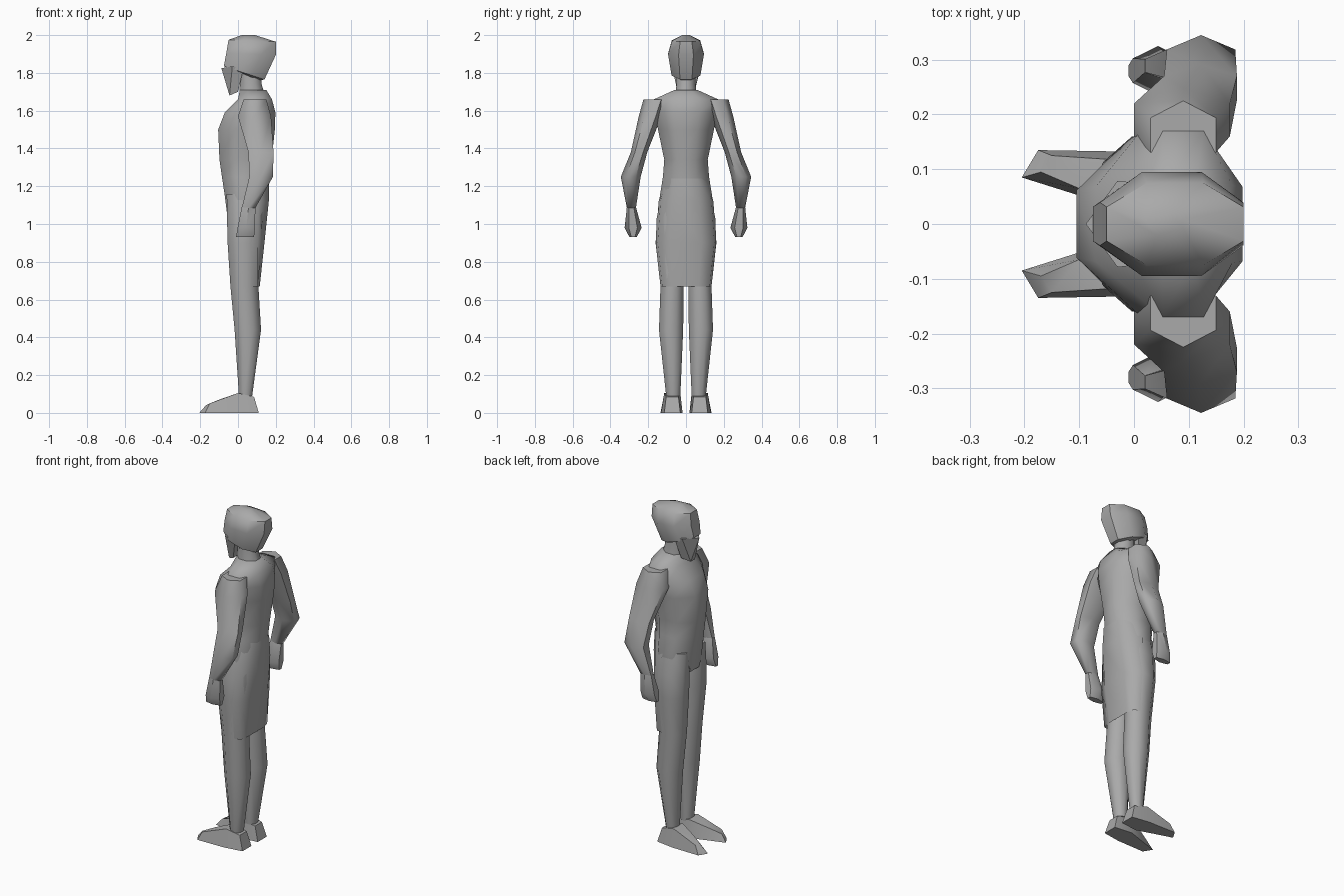
import bpy, bmesh, math

grey = bpy.data.materials.new("plain grey")
grey.diffuse_color = (0.4, 0.4, 0.4, 1)


def finish(name, bm, angle=65):
    bmesh.ops.recalc_face_normals(bm, faces=bm.faces[:])
    me = bpy.data.meshes.new(name)
    bm.to_mesh(me)
    bm.free()
    ob = bpy.data.objects.new(name, me)
    bpy.context.collection.objects.link(ob)
    me.materials.append(grey)
    bpy.ops.object.select_all(action='DESELECT')
    bpy.context.view_layer.objects.active = ob
    ob.select_set(True)
    bpy.ops.object.shade_smooth_by_angle(angle=math.radians(angle))
    return ob


def loft(name, rings, sides=8, flip=1, angle=65):
    """Rings are x0, x1, y0, y1, z, tilt (z drop from front to back)."""
    bm = bmesh.new()
    rows = []
    k = 1 / math.cos(math.pi / sides)
    for x0, x1, y0, y1, z, tilt in rings:
        row = []
        for i in range(sides):
            a = 2 * math.pi * (i + 0.5) / sides
            # flat side towards front and back, scaled to fill the extents
            u = math.cos(a) * k
            v = math.sin(a) * (k if sides % 4 == 0 else 1)
            x = (x0 + x1) / 2 + u * (x1 - x0) / 2
            y = (y0 + y1) / 2 + v * (y1 - y0) / 2
            row.append(bm.verts.new((x, y * flip, z - tilt * (u + 1) / 2)))
        rows.append(row)
    for a, b in zip(rows, rows[1:]):
        for i in range(sides):
            j = (i + 1) % sides
            bm.faces.new((a[i], a[j], b[j], b[i]))
    bm.faces.new(rows[0])
    bm.faces.new(rows[-1])
    return finish(name, bm, angle)


def sym(x0, x1, w, z, tilt=0):
    return (x0, x1, -w, w, z, tilt)


# Body from hips to collar
loft("torso", [
    sym(-0.055, 0.13, 0.13, 1.03), sym(-0.07, 0.155, 0.138, 1.15),
    sym(-0.085, 0.165, 0.122, 1.25), sym(-0.098, 0.178, 0.115, 1.34),
    sym(-0.105, 0.195, 0.148, 1.50), sym(-0.07, 0.198, 0.165, 1.59),
    sym(0.0, 0.18, 0.17, 1.66), sym(0.01, 0.15, 0.06, 1.71)], 8)
loft("neck", [sym(0.005, 0.15, 0.06, 1.66), sym(0.01, 0.125, 0.05, 1.74),
              sym(0.01, 0.12, 0.05, 1.84)], 8)

# Head with sloping underside
loft("head", [
    sym(-0.03, 0.11, 0.055, 1.82, 0.06), sym(-0.075, 0.14, 0.076, 1.835, 0.07),
    sym(-0.062, 0.20, 0.095, 1.905, 0.01), sym(-0.05, 0.20, 0.075, 1.975, 0.01),
    sym(0.02, 0.09, 0.02, 2.0)], 8, angle=50)

# Pointed chin
bm = bmesh.new()
c = [bm.verts.new(p) for p in (
    (-0.088, 0, 1.825), (-0.03, 0.079, 1.835), (0.03, 0.072, 1.825),
    (0.03, -0.072, 1.825), (-0.03, -0.079, 1.835),
    (-0.045, 0.02, 1.68), (0.0, 0.045, 1.70), (0.0, -0.045, 1.70),
    (-0.045, -0.02, 1.68))]
for f in ((0, 1, 2, 3, 4), (0, 5, 1), (1, 5, 6, 2), (2, 6, 7, 3),
          (3, 7, 8, 4), (4, 8, 0), (0, 8, 5), (5, 8, 7, 6)):
    bm.faces.new([c[i] for i in f])
finish("chin", bm, 35)

# Coat skirt hanging behind the legs
bm = bmesh.new()
rows = []
for z, w, side, back in ((1.24, 0.115, 0.08, 0.166), (1.12, 0.145, 0.09, 0.163),
                         (0.9, 0.161, 0.085, 0.14), (0.67, 0.135, 0.085, 0.115)):
    rows.append([bm.verts.new((x, y, z)) for x, y in (
        (side - 0.03, -w), (side + 0.02, -w * 0.93), (back, -w * 0.5), (back, w * 0.5),
        (side + 0.02, w * 0.93), (side - 0.03, w))])
for a, b in zip(rows, rows[1:]):
    for i in range(5):
        bm.faces.new((a[i], a[i + 1], b[i + 1], b[i]))
finish("coat_skirt", bm)

for side, s in (("left", -1), ("right", 1)):
    # Arm from shoulder to wrist
    loft(side + "_arm", [
        (0.03, 0.15, 0.10, 0.225, 1.66, 0.0), (0.0, 0.175, 0.13, 0.25, 1.57, 0),
        (0.055, 0.188, 0.205, 0.292, 1.38, 0), (0.06, 0.185, 0.24, 0.345, 1.25, 0),
        (0.02, 0.092, 0.265, 0.313, 1.085, 0)], 6, s)
    # Hand
    loft(side + "_hand", [
        (0.02, 0.092, 0.265, 0.313, 1.09, 0), (-0.002, 0.09, 0.235, 0.325, 0.98, 0),
        (-0.01, 0.085, 0.26, 0.30, 0.932, 0)], 6, s, 45)
    # Leg from hip to ankle
    loft(side + "_leg", [
        (-0.06, 0.13, 0.015, 0.13, 1.16, 0), (-0.058, 0.13, 0.003, 0.155, 1.03, 0),
        (-0.055, 0.12, 0.004, 0.16, 0.90, 0), (-0.04, 0.108, 0.012, 0.135, 0.67, 0),
        (-0.018, 0.122, 0.015, 0.143, 0.44, 0), (0.005, 0.075, 0.03, 0.105, 0.09, 0)], 8, s)
    # Shoe: flat sole rising to the ankle, toe pointing forwards
    bm = bmesh.new()
    sole = [(0.11, 0.03), (0.11, 0.115), (0.0, 0.132), (-0.175, 0.135),
            (-0.205, 0.085), (-0.10, 0.052), (0.0, 0.018)]
    top = [(0.085, 0.04, 0.085), (0.085, 0.105, 0.085), (0.0, 0.115, 0.105),
           (-0.15, 0.125, 0.05), (-0.17, 0.095, 0.04), (-0.10, 0.065, 0.07),
           (0.0, 0.03, 0.105)]
    lo = [bm.verts.new((x, y * s, 0)) for x, y in sole]
    hi = [bm.verts.new((x, y * s, z)) for x, y, z in top]
    for i in range(7):
        j = (i + 1) % 7
        bm.faces.new((lo[i], lo[j], hi[j], hi[i]))
    bm.faces.new(lo)
    for f in ((0, 1, 2, 6), (2, 3, 5, 6), (3, 4, 5)):
        bm.faces.new([hi[i] for i in f])
    finish(side + "_shoe", bm, 50)
